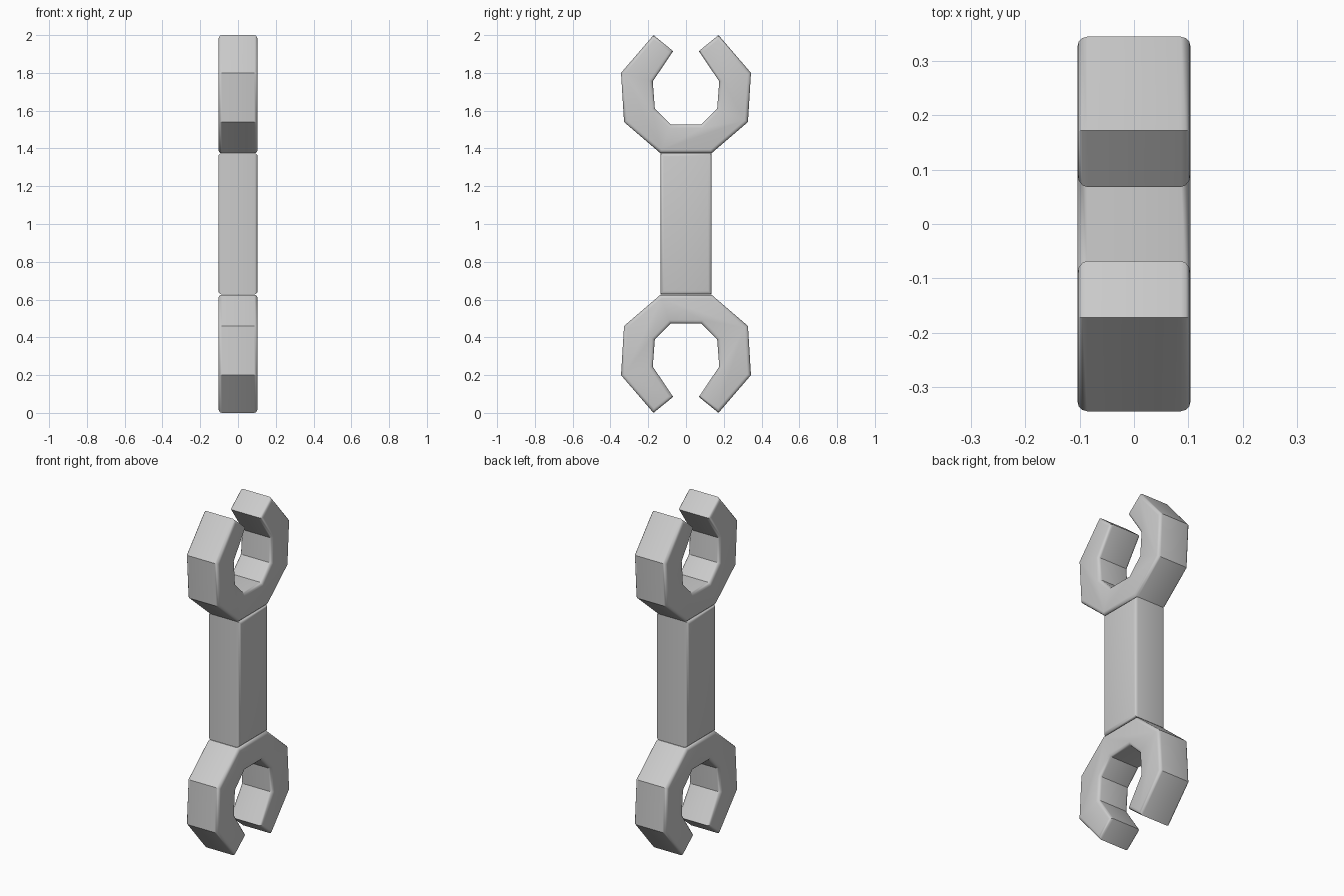
import bpy, bmesh
from math import radians

if "Cube" in bpy.data.objects:
    bpy.data.objects.remove(bpy.data.objects["Cube"])

HALF = 0.104    # half thickness along x
ROUND = 0.018   # rounding of the rims


def plate(name, outline):
    """Extrude a y-z outline along x and round the rims of both flat sides."""
    bm = bmesh.new()
    face = bm.faces.new([bm.verts.new((-HALF, y, z)) for y, z in outline])
    ext = bmesh.ops.extrude_face_region(bm, geom=[face])
    moved = [g for g in ext["geom"] if isinstance(g, bmesh.types.BMVert)]
    bmesh.ops.translate(bm, verts=moved, vec=(2 * HALF, 0, 0))
    bmesh.ops.recalc_face_normals(bm, faces=bm.faces)
    rims = [e for e in bm.edges if abs(e.verts[0].co.x - e.verts[1].co.x) < 1e-5]
    bmesh.ops.bevel(bm, geom=rims, offset=ROUND, offset_type='OFFSET',
                    segments=3, profile=0.5, affect='EDGES')
    bmesh.ops.recalc_face_normals(bm, faces=bm.faces)
    mesh = bpy.data.meshes.new(name)
    bm.to_mesh(mesh)
    bm.free()
    obj = bpy.data.objects.new(name, mesh)
    bpy.context.collection.objects.link(obj)
    bpy.ops.object.select_all(action='DESELECT')
    obj.select_set(True)
    bpy.context.view_layer.objects.active = obj
    bpy.ops.object.shade_smooth_by_angle(angle=radians(35))
    return obj


# Right half of the open jaw, from base up the outside and back down the inside
half_jaw = [(0.136, 1.375), (0.328, 1.54), (0.344, 1.80), (0.172, 2.0),
            (0.068, 1.915), (0.176, 1.755), (0.165, 1.612), (0.08, 1.527)]
jaw = half_jaw + [(-y, z) for y, z in reversed(half_jaw)]

plate("upper_jaw", jaw)
plate("lower_jaw", [(y, 2 - z) for y, z in jaw])

# Handle between the jaws
plate("handle", [(-0.136, 0.627), (0.136, 0.627), (0.136, 1.375), (-0.136, 1.375)])
